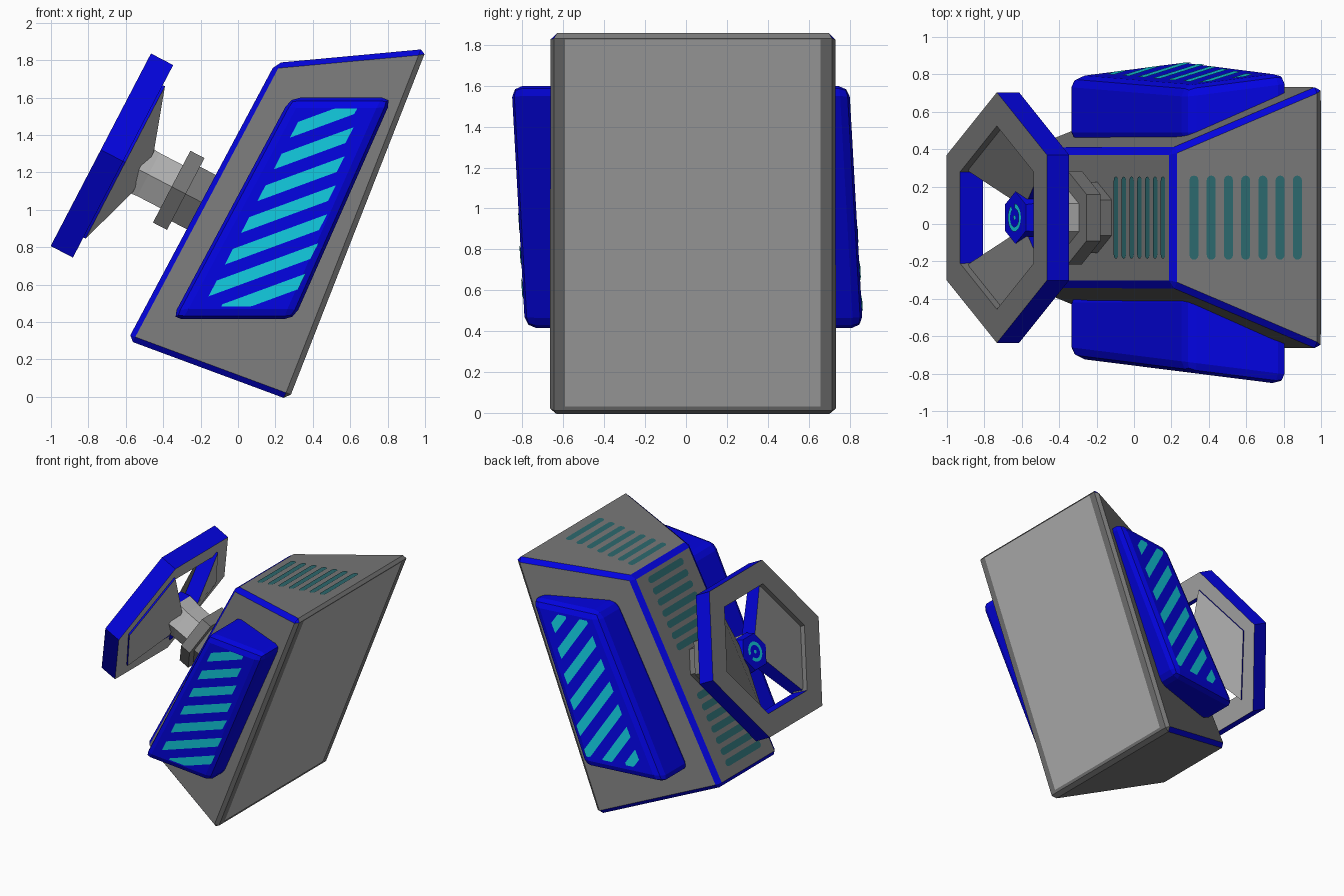
import bpy, bmesh, math
from mathutils import Vector as V

if "Cube" in bpy.data.objects:
    bpy.data.objects.remove(bpy.data.objects["Cube"])


def material(name, rgb):
    m = bpy.data.materials.new(name)
    m.diffuse_color = (*rgb, 1)
    m.use_nodes = True
    m.node_tree.nodes["Principled BSDF"].inputs["Base Color"].default_value = m.diffuse_color
    return m


GRAY = material("gray", (0.185, 0.185, 0.185))
LIGHT = material("light gray", (0.47, 0.47, 0.47))
BLUE = material("blue", (0.001, 0.001, 0.75))
CYAN = material("cyan", (0.006, 0.6, 0.74))
TEAL = material("dark teal", (0.025, 0.14, 0.155))


def finish(bm, name, mats, rule=None, recalc=True):
    if recalc:
        bmesh.ops.recalc_face_normals(bm, faces=bm.faces[:])
    bm.normal_update()
    if rule:
        for f in bm.faces:
            f.material_index = rule(f)
    me = bpy.data.meshes.new(name)
    bm.to_mesh(me)
    bm.free()
    for m in mats:
        me.materials.append(m)
    ob = bpy.data.objects.new(name, me)
    bpy.context.collection.objects.link(ob)
    return ob


def block(pts_a, pts_b, bevel=0, segments=1):
    """Solid between two matching polygons, optionally bevelled."""
    bm = bmesh.new()
    a = [bm.verts.new(p) for p in pts_a]
    b = [bm.verts.new(p) for p in pts_b]
    n = len(a)
    bm.faces.new(a)
    bm.faces.new(b[::-1])
    for i in range(n):
        bm.faces.new((a[i], b[i], b[(i + 1) % n], a[(i + 1) % n]))
    bmesh.ops.recalc_face_normals(bm, faces=bm.faces[:])
    if bevel:
        bmesh.ops.bevel(bm, geom=bm.edges[:], offset=bevel, segments=segments,
                        profile=0.5, affect='EDGES', clamp_overlap=True)
    return bm


def plates(name, polys, normal, mat):
    """Thin painted faces, all turned to look along normal."""
    bm = bmesh.new()
    for p in polys:
        f = bm.faces.new([bm.verts.new(q) for q in p])
        f.normal_update()
        if f.normal.dot(normal) < 0:
            f.normal_flip()
    return finish(bm, name, [mat], recalc=False)


# Main tilted body: small front frame, large back frame
YC = 0.034
FT, FB = V((0.2, YC, 1.785)), V((-0.59, YC, 0.303))
BT, BB = V((1.008, YC, 1.86)), V((0.272, YC, -0.016))


def frame(top, bottom, w):
    h = V((0, w, 0))
    return [top - h, top + h, bottom + h, bottom - h]


back_n = V((0.93, 0, -0.36))


def body_colour(f):
    return 0 if f.calc_area() > 0.3 or f.normal.dot(back_n) > 0.3 else 1


finish(block(frame(FT, FB, 0.365), frame(BT, BB, 0.71), 0.03),
       "body", [GRAY, BLUE], body_colour)

# Light back plate
shift = back_n * 0.004
plates("back_plate", [frame(BT.lerp(BB, 0.017) + shift, BT.lerp(BB, 0.974) + shift, 0.625)],
       back_n, LIGHT)


# Rounded vent slots on the top and the front of the body
def slots(name, p, q, ts, half_len, half_wid):
    u = (q - p).normalized()
    n = V((0, 1, 0)).cross(u)
    if n.z < 0:
        n = -n
    polys = []
    for t in ts:
        c = p.lerp(q, t) + n * 0.005
        poly = []
        for k in range(14):
            side = 1 if k < 7 else -1
            a = math.pi * ((k % 7) / 6 + (0 if k < 7 else 1))
            poly.append(c + u * math.cos(a) * half_wid
                        + V((0, math.sin(a) * half_wid + side * (half_len - half_wid), 0)))
        polys.append(poly)
    plates(name, polys, n, TEAL)


slots("top_vents", FT, BT, [0.15 + 0.114 * i for i in range(7)], 0.225, 0.024)
slots("upper_front_vents", FB, FT, [0.63 + 0.053 * i for i in range(7)], 0.22, 0.026)
slots("lower_front_vents", FB, FT, [0.08 + 0.053 * i for i in range(7)], 0.22, 0.026)

# Side panels with slightly skewed outer faces, and striped plates on them
outline = [(-0.355, 0.415), (0.3, 0.415), (0.825, 1.6), (0.28, 1.6)]


def outer(side, x, z):
    if side < 0:
        return -(0.757 + 0.126 * x)
    return 0.79 + 0.13 * (x + 0.29) - 0.114 * (z - 0.47)


def stripes(side, slope, centres, lo, hi, thick):
    polys = []

    def point(u, v):
        x, z = -0.33 + 0.62 * u + 0.6 * v, 0.43 + 1.17 * v
        return V((x, outer(side, x, z) + side * 0.004, z))

    for c in centres:
        right = 1.0 - 0.36 * min(1, max(0.2, c + slope * 0.6))
        cols = []
        for k in range(25):
            u = 0.19 + (right - 0.19) * k / 24
            v = c + slope * (u - 0.2)
            a, b = max(lo, v - thick / 2), min(hi, v + thick / 2)
            if b - a > 0.004:
                cols.append((u, a, b))
        if len(cols) > 1:
            polys.append([point(u, a) for u, a, b in cols]
                         + [point(u, b) for u, a, b in reversed(cols)])
    return polys


for side, label in ((-1, "right"), (1, "left")):
    inner = [V((x, YC + side * 0.4, z)) for x, z in outline]
    outside = [V((x, outer(side, x, z), z)) for x, z in outline]
    finish(block(inner, outside, 0.055, 2), label + "_side_panel", [BLUE])
    if side < 0:
        polys = stripes(side, 0.24, [0.855 - 0.145 * i for i in range(7)], 0.045, 0.95, 0.072)
    else:
        polys = stripes(side, -0.47, [0.14 + 0.135 * i for i in range(8)], 0.06, 0.94, 0.062)
    plates(label + "_panel_stripes", polys, V((0, side, 0)), CYAN)

# Wheel frame: s runs up the wheel, t runs back along the shaft
C, D, A = V((-0.674, YC, 1.29)), V((0.462, 0, 0.887)), V((0.887, 0, -0.462))


def at(y, s, t):
    return C + D * s + A * t + V((0, y, 0))


def hexagon(r, t):
    return [at(r * math.cos(math.pi * i / 3), r * math.sin(math.pi * i / 3), t) for i in range(6)]


# Six-sided rim, blue on the outside and on the level inner walls, light behind
bm = bmesh.new()
loops = [[bm.verts.new(p) for p in hexagon(r, t)]
         for r, t in ((0.67, -0.067), (0.67, 0.067), (0.48, 0.067), (0.49, -0.067))]
for j in range(4):
    p, q = loops[j], loops[(j + 1) % 4]
    for i in range(6):
        bm.faces.new((p[i], p[(i + 1) % 6], q[(i + 1) % 6], q[i]))


def rim_colour(f):
    facing = f.normal.dot(A)
    if abs(facing) > 0.5:
        return 2 if facing > 0 else 0
    out = f.normal.dot(f.calc_center_median() - C) > 0
    return 1 if out or abs(f.normal.dot(D)) > 0.95 else 0


finish(bm, "wheel_rim", [GRAY, BLUE, LIGHT], rim_colour)

# Two wide spokes: each fills a side of the rim and narrows to the recessed hub
for side, label in ((-1, "right"), (1, "left")):
    front = [at(side * y, s, t) for y, s, t in
             ((0.53, 0, -0.03), (0.26, 0.44, -0.03), (0.1, 0.1, 0.07), (0.1, -0.1, 0.07), (0.26, -0.44, -0.03))]
    back = [at(side * y, s, t) for y, s, t in
            ((0.55, 0, 0.08), (0.27, 0.46, 0.08), (0.1, 0.12, 0.19), (0.1, -0.12, 0.19), (0.27, -0.46, 0.08))]

    def spoke_colour(f):
        facing = f.normal.dot(A)
        return 1 if abs(facing) < 0.5 else (2 if facing > 0 else 0)

    finish(block(front, back), label + "_spoke", [GRAY, BLUE, LIGHT], spoke_colour)

# Hub, shaft and collars, all six-sided
for name, r0, t0, r1, t1, mat in (
        ("hub", 0.14, 0.045, 0.16, 0.12, BLUE),
        ("hub_back", 0.16, 0.12, 0.15, 0.22, LIGHT),
        ("shaft", 0.15, 0.22, 0.15, 0.38, LIGHT),
        ("large_collar", 0.25, 0.36, 0.25, 0.445, GRAY),
        ("small_collar", 0.19, 0.445, 0.19, 0.62, GRAY)):
    finish(block(hexagon(r0, t0), hexagon(r1, t1)), name, [mat])

# Painted ring and dot on the hub
ring = []
for k in range(20):
    a, b = (2 * math.pi * (k + j) / 22 for j in (0, 1))
    ring.append([at(r * math.cos(g), r * math.sin(g), 0.039)
                 for r, g in ((0.05, a), (0.075, a), (0.075, b), (0.05, b))])
ring.append([at(0.015 * math.cos(k), 0.015 * math.sin(k), 0.039) for k in range(6)])
plates("hub_ring", ring, -A, CYAN)
